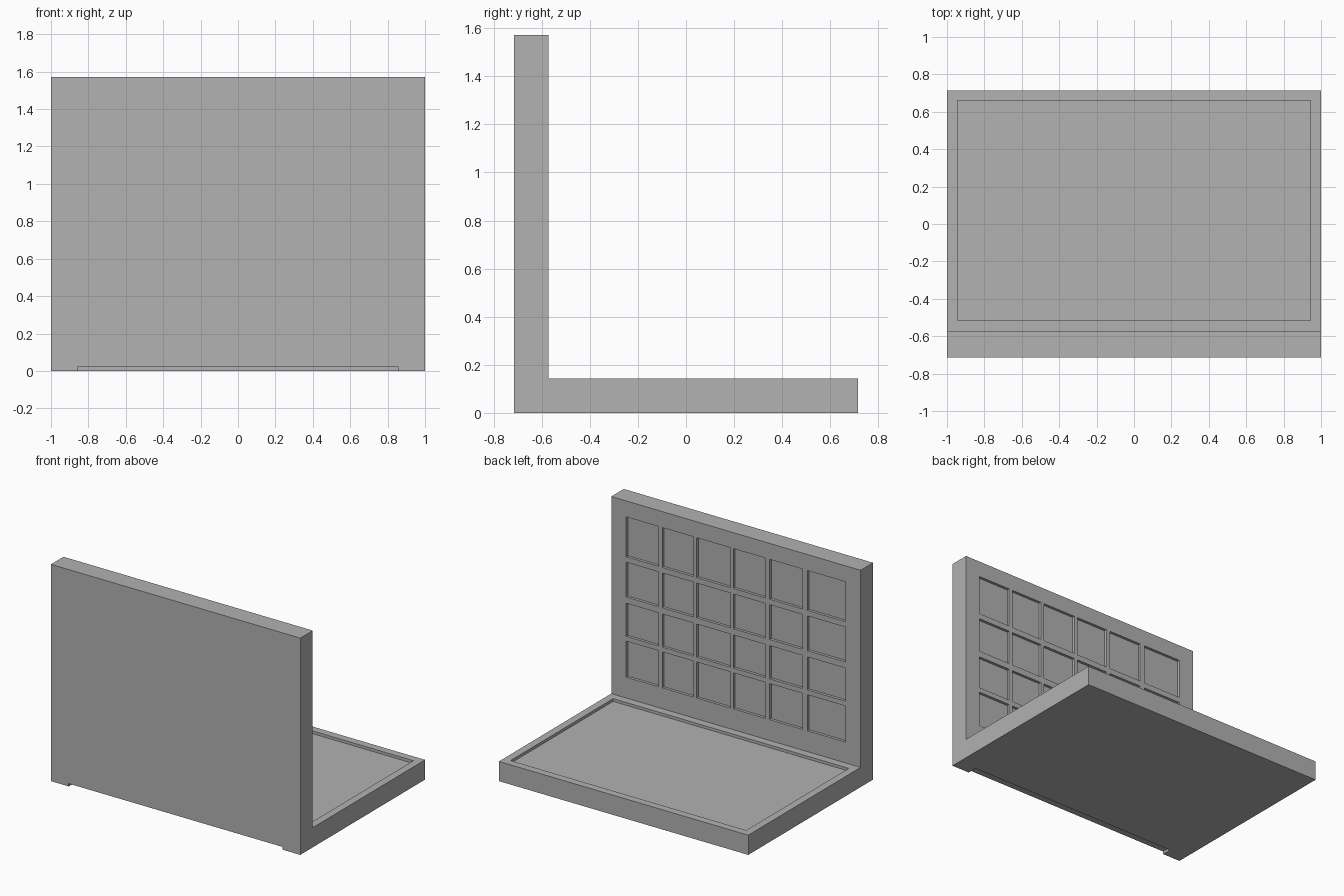
import bpy
import bmesh
from mathutils import Matrix, Vector

default_cube = bpy.data.objects.get("Cube")
if default_cube:
    bpy.data.objects.remove(default_cube, do_unlink=True)

grey = bpy.data.materials.new("plain grey")
grey.use_nodes = True
grey.diffuse_color = (0.445, 0.445, 0.445, 1)
grey.node_tree.nodes["Principled BSDF"].inputs["Base Color"].default_value = grey.diffuse_color

DEPTH = 0.02          # depth of every recess
FRONT, INNER, BACK = -0.715, -0.572, 0.715
BASE_TOP, TOP = 0.143, 1.572


def finish(bm, name):
    bmesh.ops.recalc_face_normals(bm, faces=bm.faces)
    mesh = bpy.data.meshes.new(name)
    bm.to_mesh(mesh)
    bm.free()
    mesh.materials.append(grey)
    obj = bpy.data.objects.new(name, mesh)
    bpy.context.collection.objects.link(obj)
    return obj


def boxes(name, spans):
    """One mesh of boxes, each given by its low and high corners."""
    bm = bmesh.new()
    for low, high in spans:
        low, high = Vector(low), Vector(high)
        place = Matrix.Translation((low + high) / 2) @ Matrix.Diagonal((high - low).to_4d())
        bmesh.ops.create_cube(bm, size=1, matrix=place)
    return finish(bm, name)


# L-shaped body: upright panel and flat base
profile = [(FRONT, 0), (BACK, 0), (BACK, BASE_TOP), (INNER, BASE_TOP), (INNER, TOP), (FRONT, TOP)]
bm = bmesh.new()
side = bm.faces.new([bm.verts.new((-1, y, z)) for y, z in profile])
swept = bmesh.ops.extrude_face_region(bm, geom=[side])["geom"]
bmesh.ops.translate(bm, vec=(2, 0, 0), verts=[v for v in swept if isinstance(v, bmesh.types.BMVert)])
body = finish(bm, "folding_body")

# Shallow tray in the base, finger notch under the front edge
tray = boxes("tray_cutter", [((-0.945, -0.515, BASE_TOP - DEPTH), (0.945, 0.66, 0.3))])
notch = boxes("notch_cutter", [((-0.857, -0.8, -0.1), (0.857, -0.643, DEPTH))])

# Grid of square pockets in the inner face of the panel
columns = [(-0.88, -0.574), (-0.535, -0.27), (-0.237, 0.02),
           (0.045, 0.315), (0.34, 0.59), (0.62, 0.88)]
rows = [(0.294, 0.555), (0.59, 0.83), (0.875, 1.127), (1.167, 1.456)]
pockets = boxes("pocket_cutter", [((x0, INNER - DEPTH, z0), (x1, INNER + 0.05, z1))
                                  for x0, x1 in columns for z0, z1 in rows])

# Cut everything out and bake the result
cutters = [tray, notch, pockets]
for cutter in cutters:
    cutter.hide_render = True
    cut = body.modifiers.new(cutter.name, 'BOOLEAN')
    cut.operation = 'DIFFERENCE'
    cut.solver = 'EXACT'
    cut.object = cutter
bpy.context.view_layer.update()
evaluated = body.evaluated_get(bpy.context.evaluated_depsgraph_get())
body_mesh = bpy.data.meshes.new_from_object(evaluated)
body.modifiers.clear()
body.data = body_mesh
for cutter in cutters:
    bpy.data.objects.remove(cutter, do_unlink=True)
